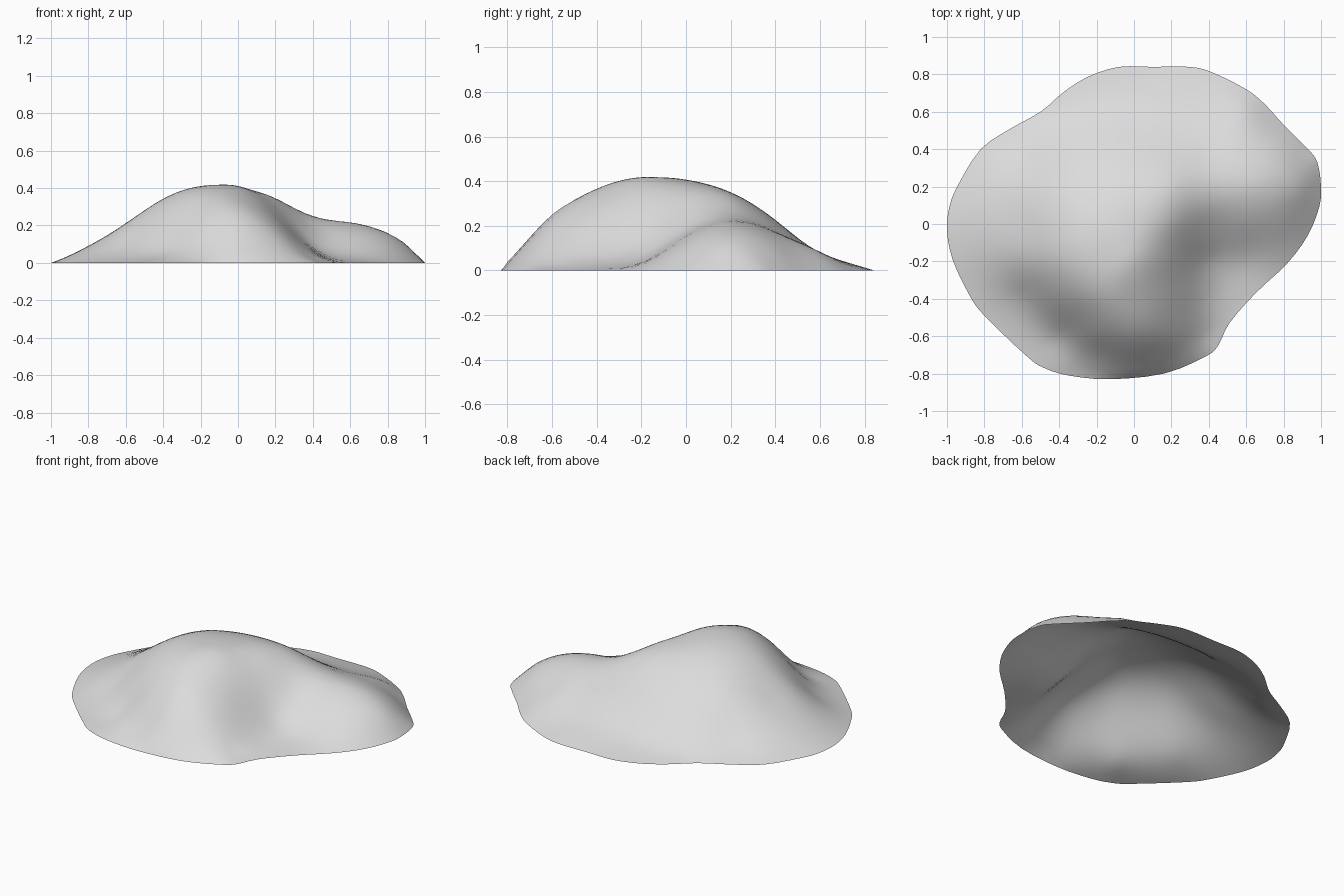
import bpy
import bmesh
import math
from mathutils import Vector

if "Cube" in bpy.data.objects:
    bpy.data.objects.remove(bpy.data.objects["Cube"])

# Ground outline, anticlockwise
RIM = [
    (1, .2), (.98, .33), (.93, .4), (.8, .53), (.7, .64), (.6, .72), (.42, .81),
    (.3, .84), (.1, .84), (-.08, .84), (-.24, .79), (-.37, .71), (-.5, .6),
    (-.66, .51), (-.82, .4), (-.94, .21), (-.985, .1), (-1, -.03), (-.97, -.19),
    (-.88, -.38), (-.8, -.49), (-.57, -.71), (-.48, -.77), (-.35, -.81),
    (-.13, -.83), (.16, -.8), (.38, -.71), (.45, -.65), (.51, -.53),
    (.65, -.37), (.82, -.21), (.93, -.06), (.99, .09),
]
# Height sections: y, first x, then heights in hundredths every 0.2 in x
SECTIONS = [
    (.72, -.2, (1.7, 3, 3.7, 3.3)),
    (.6, -.4, (2, 6, 7.5, 8, 8, 7.5)),
    (.4, -.6, (5, 14.5, 21, 22.7, 21, 17.5, 16.3, 9.5)),
    (.2, -.8, (5.7, 16, 27.3, 33.3, 35, 33, 25, 21.7, 16)),
    (0, -.8, (9, 20.3, 33.3, 40, 40, 34, 19.5, 15.3, 10)),
    (-.2, -.8, (7.5, 20, 33.5, 40.7, 41, 28.5, 8.8, 3.7)),
    (-.4, -.6, (8.5, 24, 35, 35, 23.5, 5.5)),
    (-.6, -.4, (6.5, 20, 25, 16, 1.7)),
    (-.7, -.2, (9, 15, 8)),
    (.2, .9, (10,)),
    (0, -.9, (4,)),
    (-.14, -.1, (41.7,)),
]
CENTRE = Vector((0, -.1))
FINE = 3     # subdivisions of each outline step
RINGS = 26   # rings from centre to outline
SOFT = 0.002


def kernel(a, b):
    """Thin plate bending kernel."""
    q = (a - b).length_squared
    return q * math.log(q) / 2 if q else 0


def solve(m):
    """Gaussian elimination on an augmented matrix."""
    n = len(m)
    for c in range(n):
        p = max(range(c, n), key=lambda r: abs(m[r][c]))
        m[c], m[p] = m[p], m[c]
        for r in range(c + 1, n):
            f = m[r][c] / m[c][c]
            if f:
                m[r] = [u - f * v for u, v in zip(m[r], m[c])]
    out = [0] * n
    for r in reversed(range(n)):
        known = sum(m[r][k] * out[k] for k in range(r + 1, n))
        out[r] = (m[r][n] - known) / m[r][r]
    return out


# Thin plate sheet through the sections and the outline
points = [Vector(p) for p in RIM]
levels = [0] * len(RIM)
for y, x, heights in SECTIONS:
    for i, h in enumerate(heights):
        points.append(Vector((x + i / 5, y)))
        levels.append(h / 100)
matrix = []
for i, p in enumerate(points):
    row = [kernel(p, q) for q in points]
    if i >= len(RIM):
        row[i] += SOFT
    matrix.append(row + [1, p.x, p.y, levels[i]])
for line in ([1] * len(points), [p.x for p in points], [p.y for p in points]):
    matrix.append(line + [0] * 4)
weights = solve(matrix)


def height(p):
    terms = [kernel(p, q) for q in points] + [1, p.x, p.y]
    return max(0, sum(w * t for w, t in zip(weights, terms)))


def outline():
    """Smooth closed curve through the rim points."""
    n = len(RIM)
    for i in range(n):
        p, a, b, c = (Vector(RIM[(i + k) % n]) for k in (-1, 0, 1, 2))
        for s in range(FINE):
            t = s / FINE
            m0, m1, d = (b - p) / 2, (c - a) / 2, b - a
            yield a + t * (m0 + t * (3 * d - 2 * m0 - m1 + t * (m0 + m1 - 2 * d)))


# Open mound surface, as rings around the centre
bm = bmesh.new()
summit = bm.verts.new((*CENTRE, height(CENTRE)))
rows = []
for edge in outline():
    row = []
    for r in range(1, RINGS):
        p = CENTRE.lerp(edge, r / RINGS)
        row.append(bm.verts.new((*p, height(p))))
    row.append(bm.verts.new((*edge, 0)))
    rows.append(row)
for a, b in zip(rows, rows[1:] + rows[:1]):
    bm.faces.new((summit, a[0], b[0]))
    for r in range(RINGS - 1):
        bm.faces.new((a[r], a[r + 1], b[r + 1], b[r]))
for face in bm.faces:
    face.smooth = True

mesh = bpy.data.meshes.new("mound")
bm.to_mesh(mesh)
bm.free()
mound = bpy.data.objects.new("mound", mesh)
bpy.context.collection.objects.link(mound)

# Pale grey material
shade = (0.72, 0.72, 0.72, 1)
grey = bpy.data.materials.new("pale_grey")
grey.use_nodes = True
grey.diffuse_color = shade
grey.node_tree.nodes["Principled BSDF"].inputs["Base Color"].default_value = shade
mesh.materials.append(grey)
